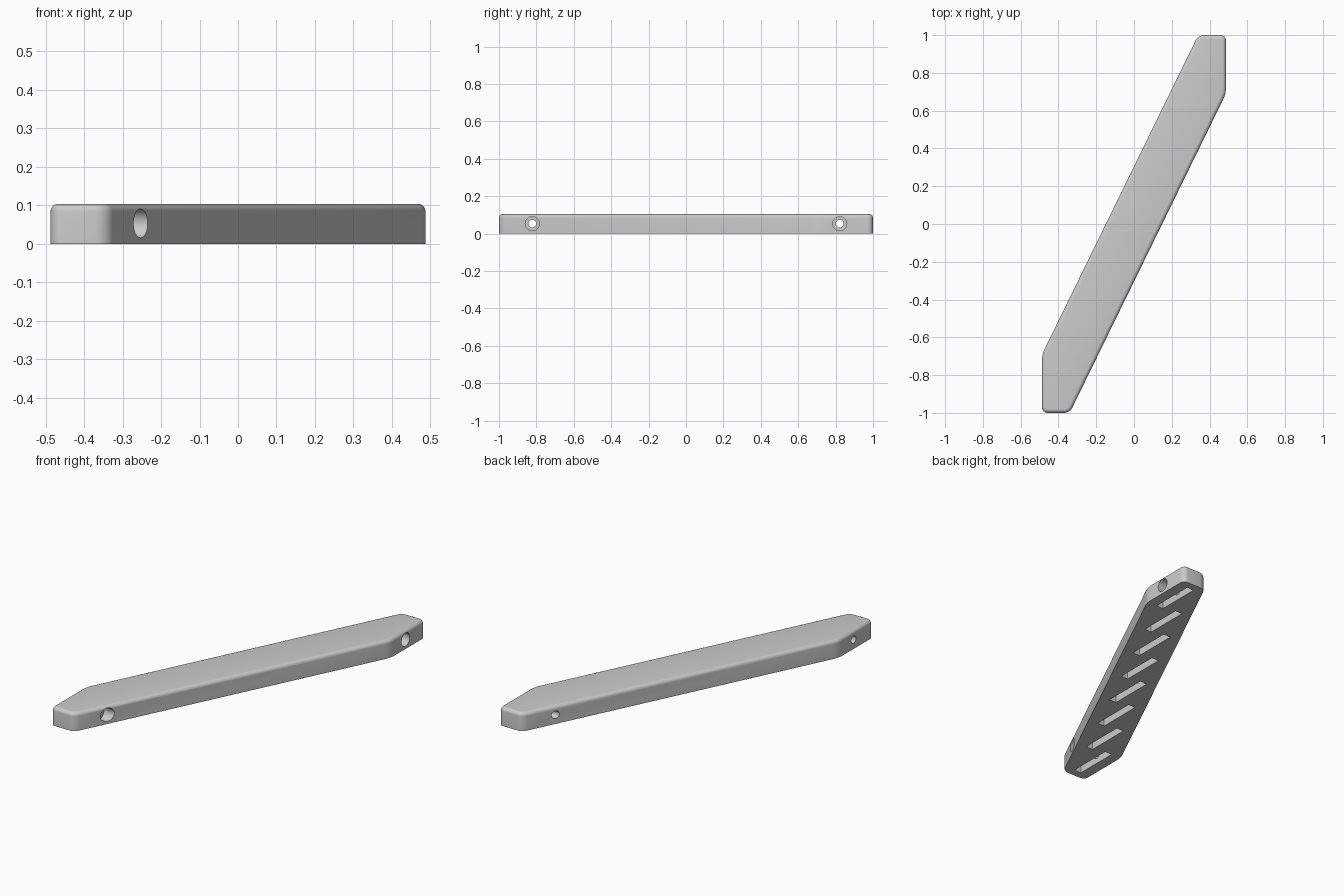
import bpy, bmesh, math
from mathutils import Matrix, Vector

HEIGHT = 0.104
HOLE_Y, HOLE_Z = 0.822, 0.053

if "Cube" in bpy.data.objects:
    bpy.data.objects.remove(bpy.data.objects["Cube"], do_unlink=True)

grey = bpy.data.materials.new("plain grey")
grey.use_nodes = True
colour = (0.6, 0.6, 0.6, 1)
grey.diffuse_color = colour
grey.node_tree.nodes["Principled BSDF"].inputs["Base Color"].default_value = colour


def to_object(bm, name):
    bmesh.ops.recalc_face_normals(bm, faces=bm.faces)
    mesh = bpy.data.meshes.new(name)
    bm.to_mesh(mesh)
    bm.free()
    mesh.materials.append(grey)
    obj = bpy.data.objects.new(name, mesh)
    bpy.context.collection.objects.link(obj)
    return obj


def add_rod(bm, x0, x1, y, radius):
    """Cylinder along x from x0 to x1."""
    place = Matrix.Translation(((x0 + x1) / 2, y, HOLE_Z)) @ Matrix.Rotation(math.pi / 2, 4, "Y")
    bmesh.ops.create_cone(bm, cap_ends=True, segments=40, radius1=radius,
                          radius2=radius, depth=x1 - x0, matrix=place)


# Slanted bar with clipped ends: half the outline, repeated by point symmetry
half = [(-0.487, -1), (-0.34, -1), (0.487, 0.69)]
outline = half + [(-x, -y) for x, y in half]
bm = bmesh.new()
base = bm.faces.new([bm.verts.new((x, y, 0)) for x, y in outline])
grown = bmesh.ops.extrude_face_region(bm, geom=[base], use_keep_orig=True)["geom"]
bmesh.ops.translate(bm, vec=(0, 0, HEIGHT),
                    verts=[g for g in grown if isinstance(g, bmesh.types.BMVert)])
bmesh.ops.recalc_face_normals(bm, faces=bm.faces)

# Round the upright corners, then the top rim
upright = [e for e in bm.edges if abs(e.verts[0].co.z - e.verts[1].co.z) > 0.05]
bmesh.ops.bevel(bm, geom=upright, offset=0.03, offset_type="OFFSET",
                segments=6, profile=0.5, affect="EDGES")
rim = [e for e in bm.edges if all(v.co.z > HEIGHT - 0.001 for v in e.verts)]
bmesh.ops.bevel(bm, geom=rim, offset=0.02, offset_type="OFFSET",
                segments=6, profile=0.5, affect="EDGES")
bar = to_object(bm, "slanted_bar")

# Row of eight slots in the underside
slots = bmesh.new()
for i in range(8):
    step = i - 3.5
    place = Matrix.Translation((0.115 * step, 0.236 * step, 0.03))
    bmesh.ops.create_cube(slots, size=1, matrix=place @ Matrix.Diagonal((0.045, 0.26, 0.1, 1)))

# Screw holes through both ends, with a wide recess on the +x side
recesses, holes = bmesh.new(), bmesh.new()
for y, floor_x in ((-HOLE_Y, -0.3), (HOLE_Y, 0.435)):
    add_rod(recesses, floor_x, 0.6 if y > 0 else 0, y, 0.0375)
    add_rod(holes, -0.7, 0.7, y, 0.021)

cutters = [to_object(slots, "slot_cutter"), to_object(recesses, "recess_cutter"),
           to_object(holes, "hole_cutter")]
for cutter in cutters:
    cutter.hide_render = True
    cut = bar.modifiers.new(cutter.name, "BOOLEAN")
    cut.operation, cut.solver, cut.object = "DIFFERENCE", "EXACT", cutter

# Apply the cuts and discard the cutters
bpy.context.view_layer.objects.active = bar
bar.select_set(True)
for cutter in cutters:
    bpy.ops.object.modifier_apply(modifier=cutter.name)
for cutter in cutters:
    bpy.data.objects.remove(cutter, do_unlink=True)
bpy.ops.object.shade_smooth_by_angle(angle=math.radians(30))
